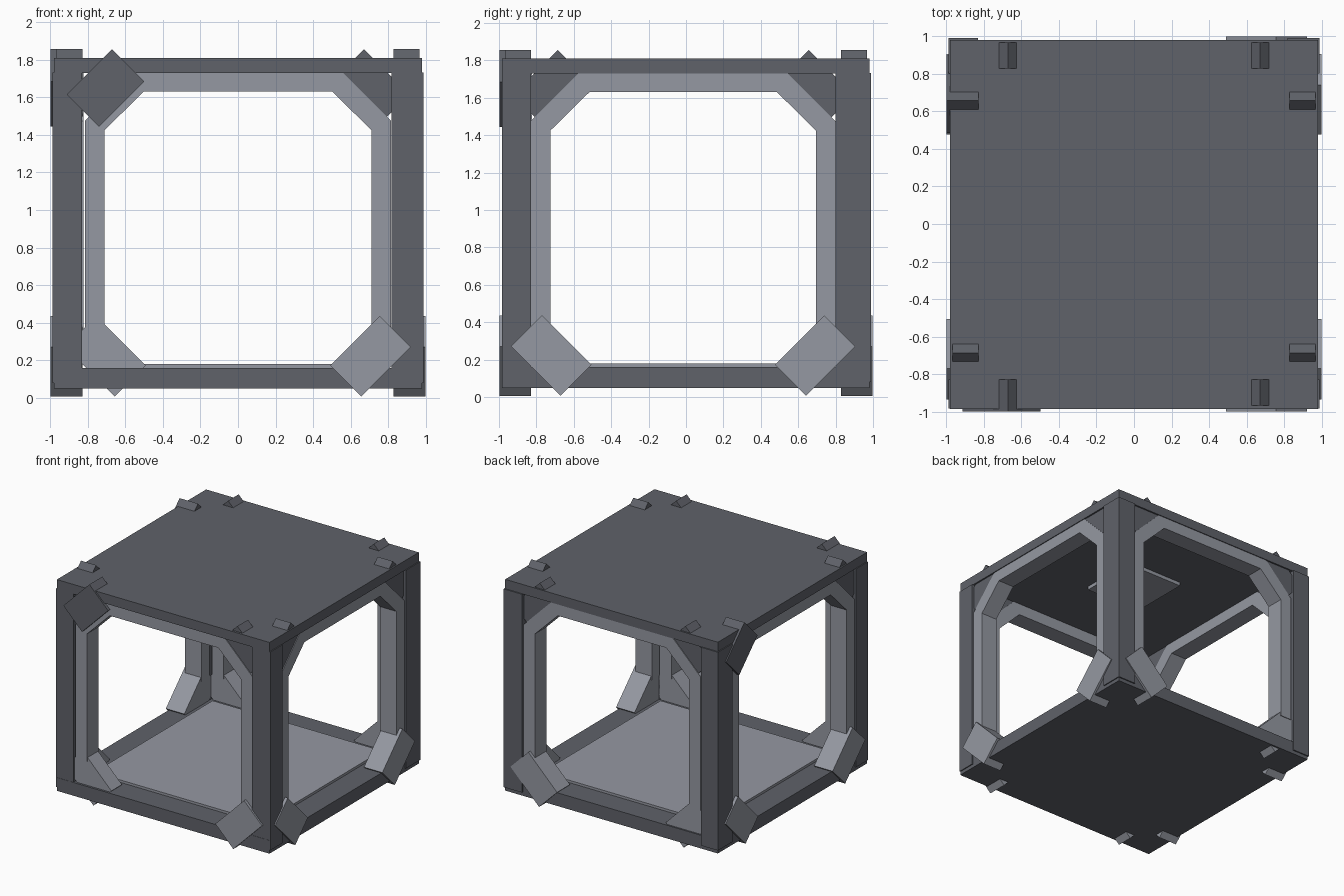
import bpy, bmesh
from math import pi, radians
from mathutils import Matrix, Vector

cube = bpy.data.objects.get("Cube")
if cube:
    bpy.data.objects.remove(cube)


def material(name, rgb):
    m = bpy.data.materials.new(name)
    m.use_nodes = True
    m.diffuse_color = (*rgb, 1)
    m.node_tree.nodes["Principled BSDF"].inputs["Base Color"].default_value = (*rgb, 1)
    return m


dark = material("dark steel", (0.115, 0.122, 0.143))
light = material("light steel", (0.30, 0.315, 0.36))


def add_object(name, bm, mat, angle=0):
    bmesh.ops.recalc_face_normals(bm, faces=bm.faces)
    mesh = bpy.data.meshes.new(name)
    bm.to_mesh(mesh)
    bm.free()
    mesh.materials.append(mat)
    ob = bpy.data.objects.new(name, mesh)
    ob.rotation_euler.z = angle
    bpy.context.collection.objects.link(ob)
    return ob


def box(name, low, high, mat, tilt=0, angle=0):
    """Box between two corners, tilted about its own y axis, then turned about z."""
    low, high = Vector(low), Vector(high)
    bm = bmesh.new()
    place = (Matrix.Translation((low + high) / 2) @ Matrix.Rotation(tilt, 4, "Y")
             @ Matrix.Diagonal((*(high - low), 1)))
    bmesh.ops.create_cube(bm, size=1, matrix=place)
    return add_object(name, bm, mat, angle)


# Roof and base slabs, with lighter inner panels
box("base_slab", (-0.98, -0.985, 0.05), (0.98, 0.98, 0.16), dark)
box("floor_panel", (-0.78, -0.78, 0.15), (0.78, 0.78, 0.18), light)
box("roof_slab", (-0.98, -0.985, 1.73), (0.98, 0.98, 1.81), dark)
box("ceiling_plate", (-0.26, -0.26, 1.70), (0.26, 0.26, 1.735), light)

# Corner posts
for side, x0, x1 in (("right", -0.988, -0.83), ("left", 0.818, 0.988)):
    for end, y0, y1 in (("front", -0.983, -0.828), ("back", 0.80, 0.99)):
        box(f"{end}_{side}_post", (x0, y0, 0.08), (x1, y1, 1.732), dark)


def arch(name, shift, angle):
    """Chamfered arch lining one opening."""
    outer = [(0.815, 0.36), (0.815, 1.475), (0.555, 1.735)]
    inner = [(0.71, 0.36), (0.71, 1.425), (0.50, 1.632)]
    mirror = lambda pts: [(-u, z) for u, z in reversed(pts)]
    outline = outer + mirror(outer) + inner_side(inner, mirror)
    bm = bmesh.new()
    face = bm.faces.new([bm.verts.new((u + shift, -0.973, z)) for u, z in outline])
    new = bmesh.ops.extrude_face_region(bm, geom=[face])["geom"]
    verts = [v for v in new if isinstance(v, bmesh.types.BMVert)]
    bmesh.ops.translate(bm, vec=(0, 0.15, 0), verts=verts)
    add_object(name, bm, light, angle)


def inner_side(inner, mirror):
    return list(reversed(mirror(inner))) + list(reversed(inner))


# Each side: arch plus four diagonal braces; True marks a brace standing proud
sides = (("front", 0, 0, (False, True), (True, False)),
         ("left", 1, -0.015, (True, True), (False, False)),
         ("back", 2, 0, (True, False), (False, False)),
         ("right", 3, 0.015, (True, True), (True, False)))

for name, turn, shift, lower, upper in sides:
    angle = turn * pi / 2
    arch(f"{name}_arch", shift, angle)
    for i, s in enumerate((-1, 1)):
        u = 0.705 * s + shift
        for level, z, half_len, half_thick, proud, mat in (
                ("lower", 0.222, 0.187, 0.117, lower[i], light),
                ("upper", 1.65, 0.17, 0.122, upper[i], dark)):
            depth = 0.998 if proud else 0.967
            rise = s if level == "lower" else -s
            box(f"{name}_{level}_brace_{i + 1}",
                (u - half_len, -depth, z - half_thick),
                (u + half_len, -0.828, z + half_thick),
                mat, radians(-45 * rise), angle)
